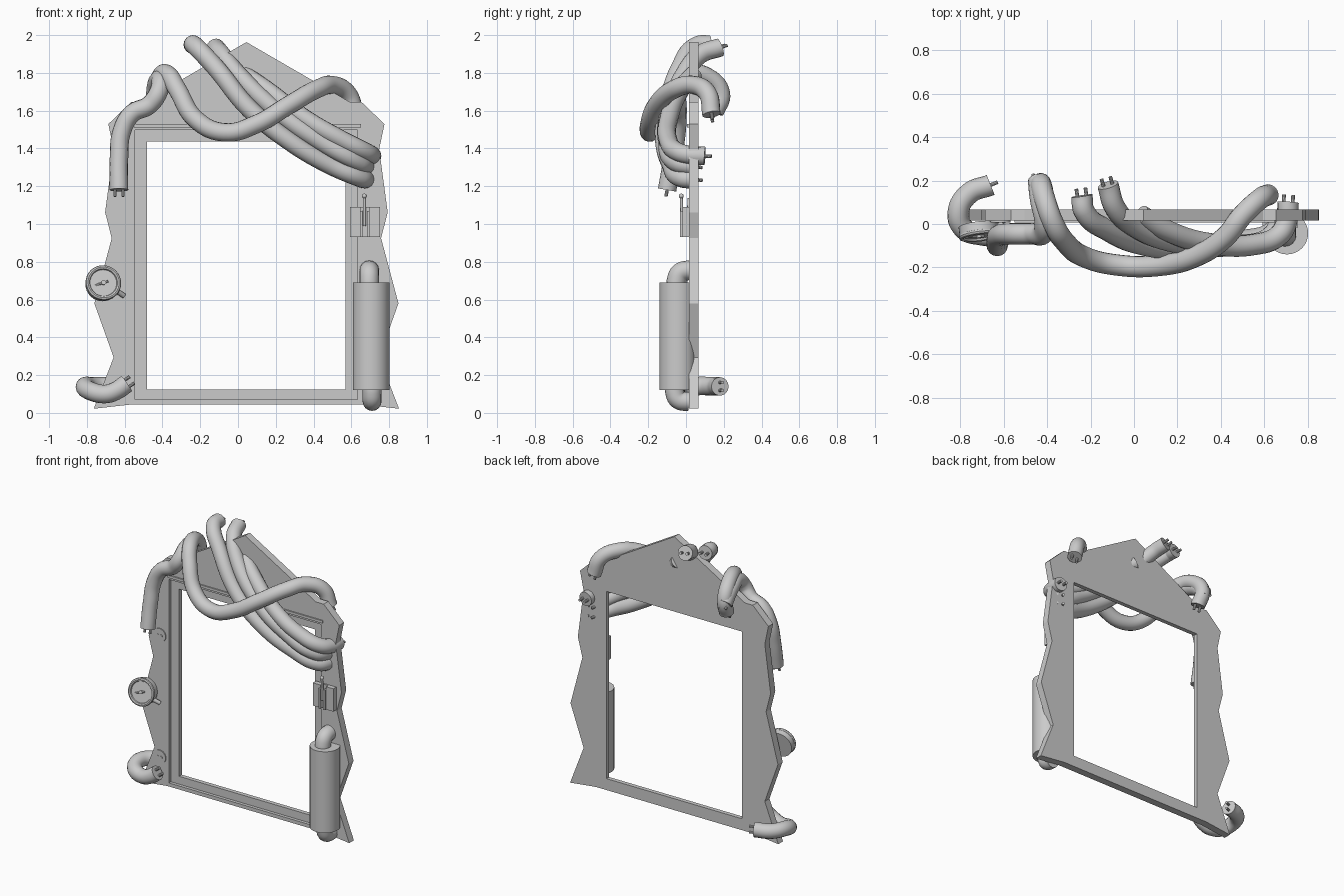
import bpy, bmesh, math
from mathutils import Vector

if "Cube" in bpy.data.objects:
    bpy.data.objects.remove(bpy.data.objects["Cube"])

R = 0.049  # cable radius


def finish(ob, name, smooth=True):
    ob.name = name
    bpy.ops.object.select_all(action='DESELECT')
    ob.select_set(True)
    bpy.context.view_layer.objects.active = ob
    if smooth:
        bpy.ops.object.shade_smooth_by_angle(angle=math.radians(35))
    return ob


def box(name, x0, x1, y0, y1, z0, z1):
    bpy.ops.mesh.primitive_cube_add(size=1, location=((x0+x1)/2, (y0+y1)/2, (z0+z1)/2))
    ob = bpy.context.object
    ob.scale = (x1-x0, y1-y0, z1-z0)
    return finish(ob, name, False)


def rod(name, a, b, r, sides=12):
    a, b = Vector(a), Vector(b)
    bpy.ops.mesh.primitive_cylinder_add(vertices=sides, radius=r, depth=(b-a).length, location=(a+b)/2)
    ob = bpy.context.object
    ob.rotation_euler = (b-a).to_track_quat('Z', 'Y').to_euler()
    return finish(ob, name)


def tube(name, pts, r=R):
    cu = bpy.data.curves.new(name, 'CURVE')
    cu.dimensions = '3D'
    cu.bevel_depth = r
    cu.bevel_resolution = 6
    cu.resolution_u = 8
    cu.use_fill_caps = True
    s = cu.splines.new('BEZIER')
    s.bezier_points.add(len(pts)-1)
    for p, co in zip(s.bezier_points, pts):
        p.co = co
        p.handle_left_type = p.handle_right_type = 'AUTO'
    ob = bpy.data.objects.new(name, cu)
    bpy.context.collection.objects.link(ob)
    bpy.ops.object.select_all(action='DESELECT')
    ob.select_set(True)
    bpy.context.view_layer.objects.active = ob
    bpy.ops.object.convert(target='MESH')
    return finish(bpy.context.object, name)


def prongs(name, end, prev, length=0.035):
    end, prev = Vector(end), Vector(prev)
    d = (end-prev).normalized()
    side = d.cross(Vector((0, 1, 0)) if abs(d.y) < 0.8 else Vector((0, 0, 1))).normalized()
    for k in (-1, 1):
        p = end + side*0.021*k
        rod(name, p-d*0.01, p+d*length, 0.009, 10)


def cable(name, pts, start=True, stop=True):
    tube(name, pts)
    if start:
        prongs(name + "_prong", pts[0], pts[1])
    if stop:
        prongs(name + "_prong", pts[-1], pts[-2])


# jagged back panel with a stepped window
half = [(0.606, 0.045), (0.808, 0.022), (0.703, 0.294), (0.805, 0.58), (0.713, 0.925), (0.748, 1.062),
        (0.703, 1.396), (0.731, 1.529), (0.610, 1.645), (0.549, 1.645)]
C = 0.0445
outline = [(C+x, z) for x, z in half] + [(C, 1.963)] + [(C-x, z) for x, z in reversed(half)]
bm = bmesh.new()
face = bm.faces.new([bm.verts.new((x, 0.015, z)) for x, z in outline])
ext = bmesh.ops.extrude_face_region(bm, geom=[face])
bmesh.ops.translate(bm, verts=[v for v in ext['geom'] if isinstance(v, bmesh.types.BMVert)], vec=(0, 0.052, 0))
bmesh.ops.recalc_face_normals(bm, faces=bm.faces)
me = bpy.data.meshes.new("frame_panel")
bm.to_mesh(me)
bm.free()
panel = bpy.data.objects.new("frame_panel", me)
bpy.context.collection.objects.link(panel)
for dims in ((-0.546, 0.633, -0.1, 0.037, 0.07, 1.497), (-0.483, 0.57, -0.1, 0.2, 0.125, 1.438)):
    cutter = box("window_cutter", *dims)
    mod = panel.modifiers.new("window", 'BOOLEAN')
    mod.operation = 'DIFFERENCE'
    mod.solver = 'EXACT'
    mod.object = cutter
    bpy.context.view_layer.objects.active = panel
    bpy.ops.object.modifier_apply(modifier=mod.name)
    bpy.data.objects.remove(cutter)
box("top_ledge", -0.55, 0.65, 0.006, 0.018, 1.512, 1.53)

# swooping cables over the top
cable("swag_cable", [(-0.42, 0.15, 1.59), (-0.43, 0.185, 1.69), (-0.41, 0.11, 1.78), (-0.37, 0.0, 1.79),
                     (-0.32, -0.08, 1.71), (-0.22, -0.155, 1.55), (-0.07, -0.19, 1.485), (0.1, -0.193, 1.53),
                     (0.27, -0.155, 1.63), (0.42, -0.06, 1.715), (0.5, 0.04, 1.735), (0.58, 0.115, 1.69),
                     (0.62, 0.135, 1.58)])
cable("left_cable", [(-0.63, -0.1, 1.18), (-0.63, -0.07, 1.35), (-0.615, -0.05, 1.49), (-0.56, -0.045, 1.585),
                     (-0.47, -0.045, 1.63), (-0.42, -0.045, 1.7), (-0.41, 0.01, 1.76), (-0.43, 0.11, 1.745),
                     (-0.44, 0.2, 1.67)])
# diagonal bundle
cable("bundle_cable_low", [(-0.24, 0.13, 1.95), (-0.23, 0.06, 1.945), (-0.12, -0.03, 1.83), (0.06, -0.1, 1.61),
                           (0.27, -0.115, 1.44), (0.48, -0.08, 1.315), (0.645, -0.03, 1.245), (0.68, 0.045, 1.235)])
cable("bundle_cable_middle", [(-0.12, 0.18, 1.935), (-0.09, 0.08, 1.90), (0.0, -0.01, 1.79), (0.22, -0.09, 1.585),
                              (0.43, -0.1, 1.44), (0.64, -0.05, 1.325), (0.68, 0.045, 1.305)])
cable("bundle_cable_high", [(0.03, 0.04, 1.79), (0.15, -0.03, 1.71), (0.35, -0.09, 1.56), (0.55, -0.095, 1.445),
                            (0.67, -0.05, 1.385), (0.705, 0.02, 1.365), (0.71, 0.1, 1.36)], start=False)
# bottom corner hook
cable("corner_cable", [(-0.66, 0.18, 0.14), (-0.76, 0.14, 0.14), (-0.81, 0.05, 0.14), (-0.78, -0.025, 0.115),
                       (-0.70, -0.05, 0.10), (-0.64, -0.055, 0.12), (-0.59, -0.05, 0.155)])

# round sockets with pin holes
for z in (1.09, 0.237):
    rod("socket", (-0.615, 0.02, z), (-0.615, 0.008, z), 0.047, 24)
    for dx in (-0.015, 0.015):
        rod("socket_hole", (-0.615+dx, 0.01, z), (-0.615+dx, 0.005, z), 0.009, 10)

# pressure gauge, tilted
gc, gd = Vector((-0.715, -0.035, 0.685)), Vector((0.12, -0.97, 0.2)).normalized()
rod("gauge_body", gc - gd*0.03, gc + gd*0.018, 0.09, 32)
bpy.ops.mesh.primitive_torus_add(location=gc + gd*0.018, major_radius=0.083, minor_radius=0.012,
                                 major_segments=32, minor_segments=8)
rim = bpy.context.object
rim.rotation_euler = gd.to_track_quat('Z', 'Y').to_euler()
finish(rim, "gauge_rim")
hub = gc + gd*0.022
rod("gauge_hub", hub - gd*0.01, hub + gd*0.008, 0.012)
rod("gauge_needle", hub + Vector((-0.06, 0, -0.02)), hub + Vector((0.025, 0, 0.008)), 0.006, 6)
rod("gauge_stem", gc + Vector((0.06, 0, -0.03)), (-0.605, 0.0, 0.62), 0.014)

# canister with elbow pipes
rod("canister", (0.705, -0.043, 0.12), (0.705, -0.043, 0.69), 0.097, 32)
tube("upper_elbow", [(0.695, -0.05, 0.65), (0.695, -0.05, 0.70), (0.695, -0.03, 0.742), (0.695, 0.03, 0.757)], 0.052)
tube("lower_elbow", [(0.71, -0.06, 0.16), (0.71, -0.06, 0.11), (0.71, -0.04, 0.07), (0.71, 0.02, 0.06)], 0.05)

# knife switch
for x0, x1 in ((0.593, 0.652), (0.697, 0.752)):
    box("switch_plate", x0, x1, -0.018, 0.018, 0.93, 1.09)
box("switch_base", 0.645, 0.70, 0.004, 0.018, 0.93, 1.09)
for x in (0.653, 0.69):
    box("switch_blade", x-0.007, x+0.007, -0.032, 0.01, 0.93, 1.07)
rod("switch_lever", (0.669, -0.02, 0.99), (0.669, -0.025, 1.145), 0.008)
bpy.ops.mesh.primitive_uv_sphere_add(segments=12, ring_count=8, radius=0.013, location=(0.669, -0.025, 1.148))
finish(bpy.context.object, "switch_knob")
